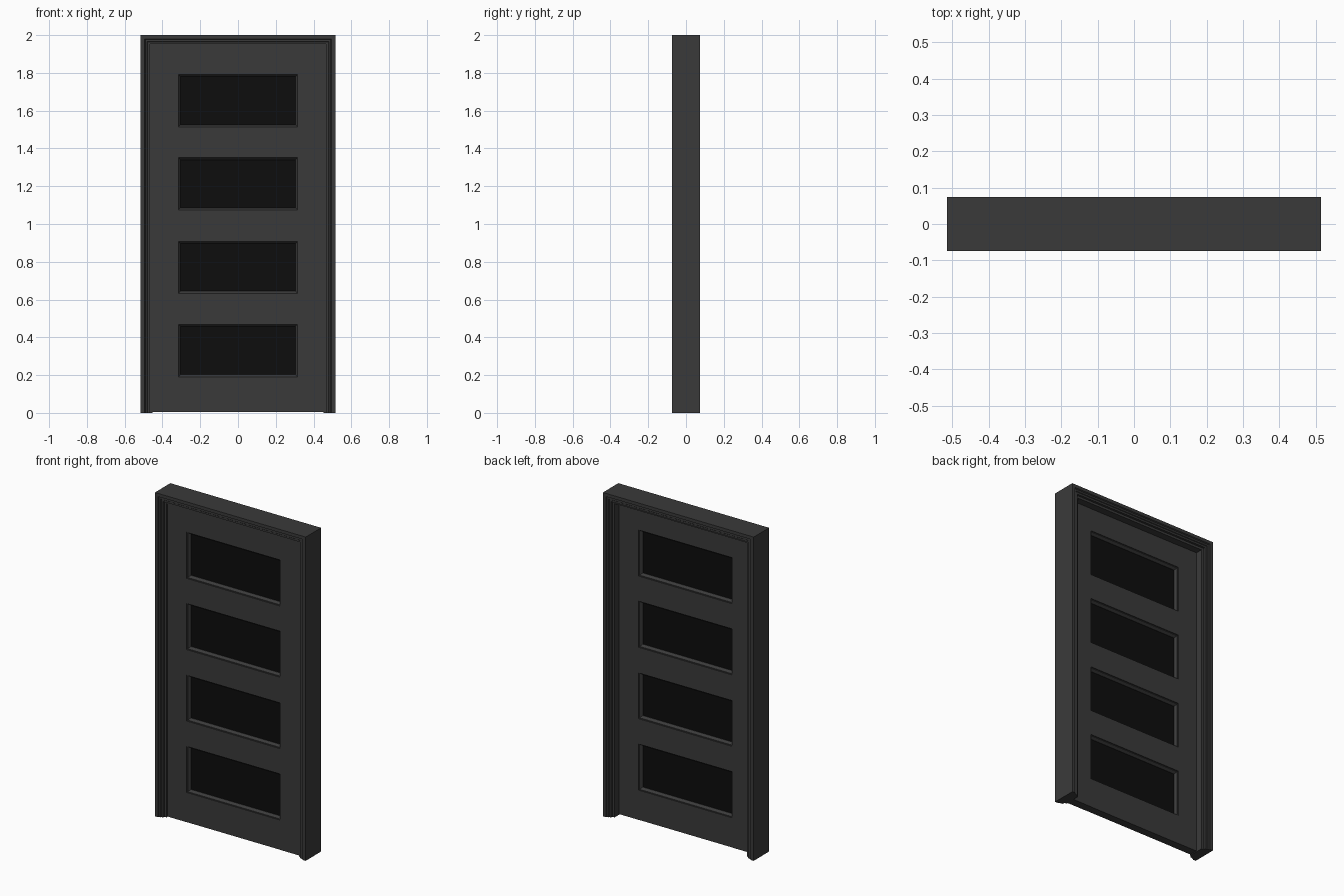
import bpy, bmesh

if "Cube" in bpy.data.objects:
    bpy.data.objects.remove(bpy.data.objects["Cube"])


def material(name, v):
    m = bpy.data.materials.new(name)
    m.diffuse_color = (v, v, v, 1)
    m.use_nodes = True
    m.node_tree.nodes["Principled BSDF"].inputs["Base Color"].default_value = m.diffuse_color
    return m


PAINT = material("dark_paint", 0.042)
GLASS = material("black_glass", 0.004)


def finish(bm, name, mat):
    bmesh.ops.recalc_face_normals(bm, faces=bm.faces)
    me = bpy.data.meshes.new(name)
    bm.to_mesh(me)
    bm.free()
    me.materials.append(mat)
    ob = bpy.data.objects.new(name, me)
    bpy.context.collection.objects.link(ob)
    return ob


def box(name, x0, x1, y0, y1, z0, z1, mat=PAINT):
    bm = bmesh.new()
    bmesh.ops.create_cube(bm, size=1)
    for v in bm.verts:
        v.co = ((x0 + x1) / 2 + v.co.x * (x1 - x0),
                (y0 + y1) / 2 + v.co.y * (y1 - y0),
                (z0 + z1) / 2 + v.co.z * (z1 - z0))
    return finish(bm, name, mat)


def mitred_sweep(name, profile, half, z0, z1, closed):
    """Sweep an (inset, y) profile round a rectangle; open leaves out the bottom side."""
    bm = bmesh.new()
    loops = []
    for sx, top in ((-1, 0), (-1, 1), (1, 1), (1, 0)):
        loop = []
        for d, y in profile:
            z = z1 - d if top else z0 + (d if closed else 0)
            loop.append(bm.verts.new((sx * (half - d), y, z)))
        loops.append(loop)
    n = len(profile)
    for i in range(4 if closed else 3):
        a, b = loops[i], loops[(i + 1) % 4]
        for j in range(n):
            k = (j + 1) % n
            bm.faces.new((a[j], a[k], b[k], b[j]))
    if not closed:
        bm.faces.new(loops[0])
        bm.faces.new(loops[3])
    return finish(bm, name, PAINT)


# Door frame: stepped casing, same profile front and back
side = [(0, -0.075), (0.02, -0.075), (0.024, -0.068), (0.034, -0.068),
        (0.037, -0.064), (0.048, -0.064), (0.048, -0.05), (0.062, -0.05)]
profile = side + [(d, -y) for d, y in reversed(side)]
mitred_sweep("door_frame", profile, 0.515, 0, 2, False)

# Door leaf
F, B = -0.045, 0.007
MID = (F + B) / 2
BOTTOM, TOP = 0.004, 1.937
openings = [(0.187, 0.473), (0.629, 0.912), (1.07, 1.355), (1.51, 1.795)]

for s, n in ((-1, "left"), (1, "right")):
    x = sorted((s * 0.32, s * 0.452))
    box(n + "_stile", x[0], x[1], F, B, BOTTOM, TOP)

# End rails sit a hair behind the stiles; middle rails are flush
edges = [BOTTOM] + [z for o in openings for z in o] + [TOP]
for i in range(5):
    g = 0.001 if i in (0, 4) else 0
    box("rail_%d" % (i + 1), -0.32, 0.32, F + g, B - g, edges[2 * i], edges[2 * i + 1])

# Glazing beads and panes
bead = [(0, F + 0.006), (0.004, F + 0.006), (0.015, MID - 0.005),
        (0.015, MID + 0.005), (0.004, B - 0.006), (0, B - 0.006)]
for i, (z0, z1) in enumerate(openings):
    mitred_sweep("glazing_bead_%d" % (i + 1), bead, 0.32, z0, z1, True)
    box("glass_pane_%d" % (i + 1), -0.31, 0.31, MID - 0.003, MID + 0.003,
        z0 + 0.01, z1 - 0.01, GLASS)
